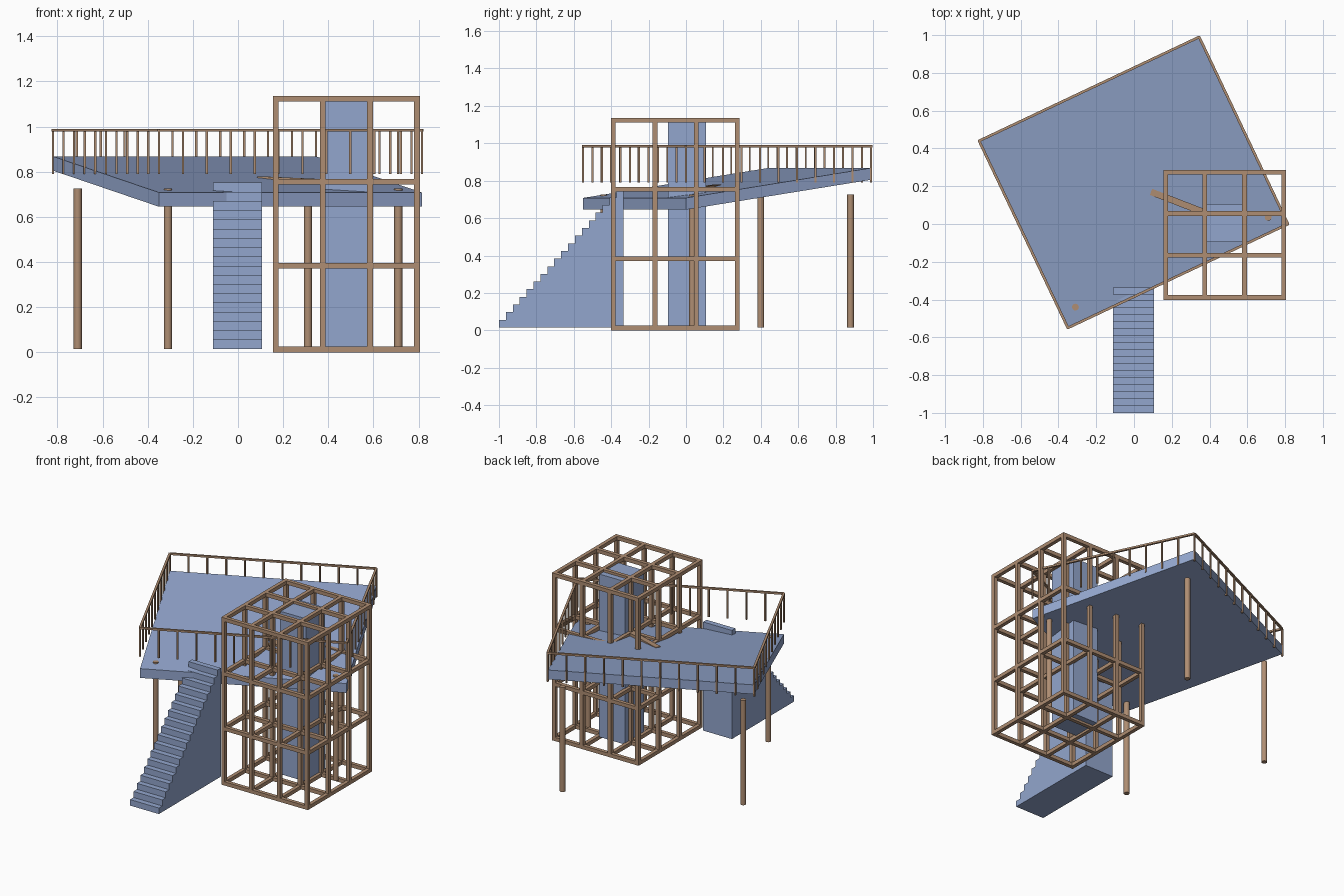
import bpy
from math import atan2
from mathutils import Vector

cube = bpy.data.objects.get("Cube")
if cube:
    bpy.data.objects.remove(cube, do_unlink=True)


def material(name, rgb):
    m = bpy.data.materials.new(name)
    m.use_nodes = True
    m.diffuse_color = (*rgb, 1)
    m.node_tree.nodes["Principled BSDF"].inputs["Base Color"].default_value = (*rgb, 1)
    return m


BLUE = material("slate blue", (0.29, 0.38, 0.61))
WOOD = material("timber brown", (0.43, 0.27, 0.17))


def mesh_object(name, verts, faces, mat):
    me = bpy.data.meshes.new(name)
    me.from_pydata(verts, [], faces)
    me.materials.append(mat)
    ob = bpy.data.objects.new(name, me)
    bpy.context.collection.objects.link(ob)
    return ob


def prism(name, ring, offset, mat):
    """Extrude a closed ring of points by an offset vector."""
    n = len(ring)
    lower = [Vector(p) for p in ring]
    verts = lower + [p + Vector(offset) for p in lower]
    faces = [list(range(n))[::-1], list(range(n, 2 * n))]
    faces += [(i, (i + 1) % n, (i + 1) % n + n, i + n) for i in range(n)]
    return mesh_object(name, verts, faces, mat)


def block(name, lo, hi, mat):
    ring = [(lo[0], lo[1], lo[2]), (hi[0], lo[1], lo[2]),
            (hi[0], hi[1], lo[2]), (lo[0], hi[1], lo[2])]
    return prism(name, ring, (0, 0, hi[2] - lo[2]), mat)


def beam(name, a, b, width, height):
    """Rectangular bar between two points of nearly equal height."""
    a, b = Vector(a), Vector(b)
    d = (b - a).normalized()
    side = Vector((-d.y, d.x, 0)).normalized() * width / 2
    up = Vector((0, 0, height / 2))
    ring = [a - side - up, a + side - up, a + side + up, a - side + up]
    return prism(name, ring, b - a, WOOD)


# Sloping deck: low front edge, high back edge
left_back, right_back = Vector((-0.82, 0.44, 0.805)), Vector((0.345, 0.99, 0.805))
right_front, left_front = Vector((0.815, 0.0, 0.645)), Vector((-0.35, -0.55, 0.645))
corners = [left_front, right_front, right_back, left_back]
prism("deck", corners, (0, 0, 0.063), BLUE)

# Level railing round the deck
RAIL_Z, POST_FOOT, HALF = 0.984, 0.79, 0.005
for i, a in enumerate(corners):
    b = corners[(i + 1) % 4]
    count = 11 if i % 2 == 0 else 10
    beam("top_rail", (a.x, a.y, RAIL_Z), (b.x, b.y, RAIL_Z), 0.014, 0.012)
    for k in range(count):
        p = a.lerp(b, k / count)
        block("rail_post", (p.x - HALF, p.y - HALF, POST_FOOT),
              (p.x + HALF, p.y + HALF, RAIL_Z), WOOD)

# Round deck legs
for x, y in [(-0.31, -0.44), (0.71, 0.035), (0.31, 0.88), (-0.71, 0.4)]:
    bpy.ops.mesh.primitive_cylinder_add(vertices=16, radius=0.018, depth=0.71,
                                        location=(x, y, 0.37))
    leg = bpy.context.object
    leg.name = "deck_leg"
    leg.data.materials.append(WOOD)
    bpy.ops.object.shade_smooth_by_angle()

# Solid staircase from a stepped side profile
STEPS, FRONT, BACK, LOW, HIGH = 18, -1.0, -0.335, 0.015, 0.752
run, rise = (BACK - FRONT) / STEPS, (HIGH - LOW) / STEPS
profile = [(-0.11, FRONT, LOW)]
for i in range(STEPS):
    z = LOW + (i + 1) * rise
    profile += [(-0.11, FRONT + i * run, z), (-0.11, FRONT + (i + 1) * run, z)]
profile.append((-0.11, BACK, LOW))
prism("staircase", profile[::-1], (0.216, 0, 0), BLUE)

# Open lattice tower
xs = [0.168, 0.375, 0.585, 0.793]
ys = [-0.389, -0.166, 0.055, 0.274]
zs = [0.0125, 0.383, 0.755, 1.1235]
T = 0.0125
for x in xs:
    for y in ys:
        block("tower_column", (x - T, y - T, 0), (x + T, y + T, zs[-1] + T), WOOD)
for z in zs:
    for y in ys:
        block("tower_cross_beam", (xs[0] - T, y - T, z - T), (xs[-1] + T, y + T, z + T), WOOD)
    for x in xs:
        block("tower_side_beam", (x - T, ys[0] - T, z - T), (x + T, ys[-1] + T, z + T), WOOD)

# Lift shaft inside the tower
block("lift_shaft", (0.383, -0.095, 0.015), (0.577, 0.107, 1.12), BLUE)

# Loose beam joining the deck to the tower
beam("link_beam", (0.09, 0.17, 0.768), (0.375, 0.06, 0.755), 0.035, 0.024)
